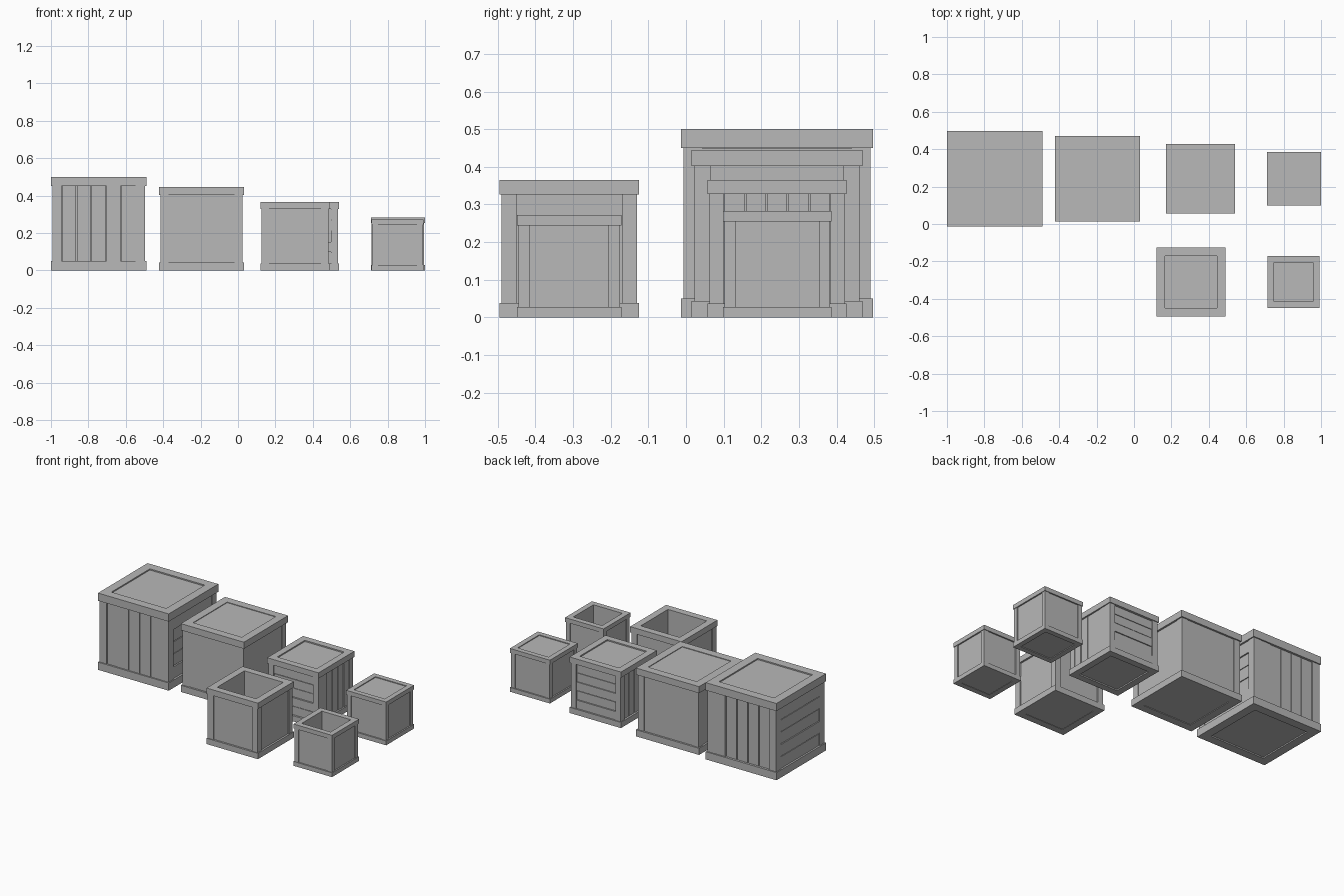
import bpy, bmesh, random

old = bpy.data.objects.get("Cube")
if old:
    bpy.data.objects.remove(old)
random.seed(4)

grey = bpy.data.materials.new("plain grey")
grey.use_nodes = True
colour = (0.48, 0.48, 0.48, 1)
grey.diffuse_color = colour
grey.node_tree.nodes["Principled BSDF"].inputs["Base Color"].default_value = colour


def box(bm, lo, hi):
    verts = bmesh.ops.create_cube(bm, size=1)["verts"]
    for v in verts:
        for i in range(3):
            v.co[i] = hi[i] if v.co[i] > 0 else lo[i]


def ring(bm, outer, inner, z0, z1):
    """Square frame with a square hole."""
    corners = ((-1, -1), (1, -1), (1, 1), (-1, 1))
    loops = [[bm.verts.new((x * r, y * r, z)) for x, y in corners]
             for r, z in ((outer, z0), (outer, z1), (inner, z1), (inner, z0))]
    for k in range(4):
        a, b = loops[k], loops[(k + 1) % 4]
        for i in range(4):
            j = (i + 1) % 4
            bm.faces.new((a[i], a[j], b[j], b[i]))


def finish(bm, name, x, y):
    bmesh.ops.recalc_face_normals(bm, faces=bm.faces)
    mesh = bpy.data.meshes.new(name)
    bm.to_mesh(mesh)
    bm.free()
    mesh.materials.append(grey)
    obj = bpy.data.objects.new(name, mesh)
    obj.location = (x, y, 0)
    bpy.context.collection.objects.link(obj)


def planks(name, x, y, face, width, z0, z1, depth, upright_front, count=5):
    """Boards of slightly uneven depth on all four sides."""
    bm = bmesh.new()
    gap = 0.002
    for axis in (0, 1):
        upright = upright_front == (axis == 1)
        for side in (-1, 1):
            for i in range(count):
                front = face - random.uniform(0.0, 0.009)
                u = [-width, width]
                z = [z0, z1]
                span = u if upright else z
                start, step = span[0], (span[1] - span[0]) / count
                span[0] = start + i * step + gap
                span[1] = start + (i + 1) * step - gap
                d = sorted((side * front, side * (face - depth)))
                if axis == 0:
                    box(bm, (d[0], u[0], z[0]), (d[1], u[1], z[1]))
                else:
                    box(bm, (u[0], d[0], z[0]), (u[1], d[1], z[1]))
    finish(bm, name, x, y)


def crate(name, x, y, size, height, rim, rail, overhang, recess,
          lid_recess=0.008, boards=None, is_open=False):
    half = size / 2
    inner = half - rim
    post = half - overhang

    # Top and bottom rails
    bm = bmesh.new()
    ring(bm, half, inner, height - rail, height)
    ring(bm, half, inner, 0, rail)
    finish(bm, name + "_rails", x, y)

    # Corner posts
    bm = bmesh.new()
    for sx in (-1, 1):
        for sy in (-1, 1):
            xs = sorted((sx * inner, sx * post))
            ys = sorted((sy * inner, sy * post))
            box(bm, (xs[0], ys[0], rail), (xs[1], ys[1], height - rail))
    finish(bm, name + "_posts", x, y)

    # Walls, floor and lid
    bm = bmesh.new()
    wall = post - recess
    if is_open:
        ring(bm, wall, inner, rail, height - rail)
        box(bm, (-inner, -inner, 0.002), (inner, inner, rail))
    else:
        box(bm, (-wall, -wall, rail), (wall, wall, height - rail))
        box(bm, (-inner, -inner, lid_recess), (inner, inner, rail))
        box(bm, (-inner, -inner, height - rail), (inner, inner, height - lid_recess))
    finish(bm, name + "_panels", x, y)

    # Loose boards
    if boards:
        planks(name + "_planks", x, y, post, inner, rail, height - rail,
               recess + 0.002, boards == "upright_front")


crate("large_planked_crate", -0.745, 0.242, 0.51, 0.5, 0.057, 0.05, 0.007, 0.014,
      boards="upright_front")
crate("large_smooth_crate", -0.195, 0.242, 0.455, 0.445, 0.052, 0.043, 0.008, 0.004,
      lid_recess=0.004)
crate("medium_planked_crate", 0.355, 0.242, 0.37, 0.365, 0.043, 0.037, 0.005, 0.012,
      boards="upright_sides")
crate("small_closed_crate", 0.855, 0.242, 0.288, 0.282, 0.033, 0.028, 0.004, 0.005,
      lid_recess=0.005)
crate("medium_open_crate", 0.305, -0.31, 0.37, 0.365, 0.045, 0.038, 0.005, 0.007,
      is_open=True)
crate("small_open_crate", 0.853, -0.31, 0.278, 0.272, 0.035, 0.028, 0.004, 0.005,
      is_open=True)
